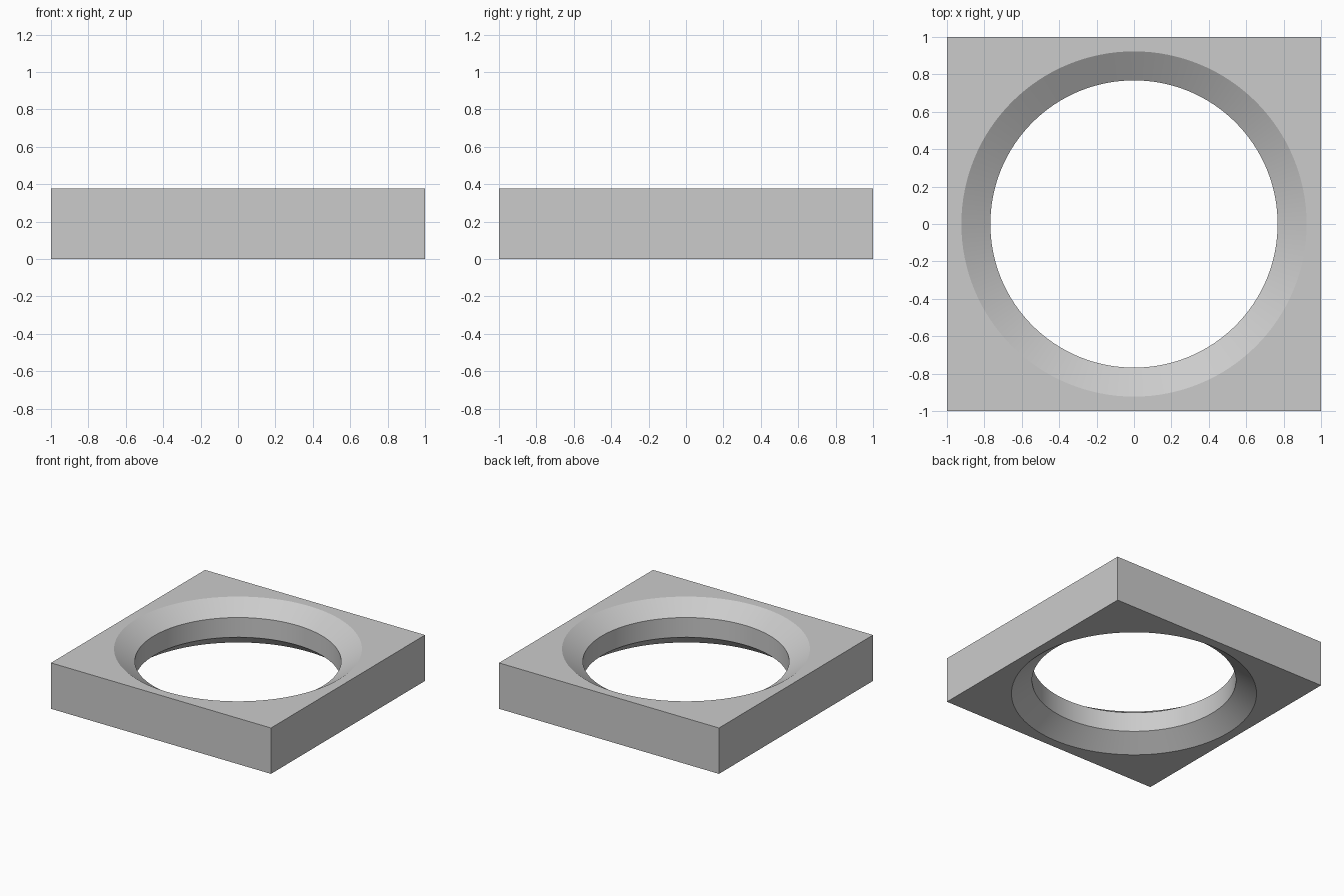
import bpy, bmesh, math

if "Cube" in bpy.data.objects:
    bpy.data.objects.remove(bpy.data.objects["Cube"])

SEGMENTS = 128      # divisible by 8, so square corners fall on a segment
HEIGHT = 0.377
MOUTH, THROAT = 0.923, 0.768

grey = bpy.data.materials.new("light grey")
grey.diffuse_color = (0.6, 0.6, 0.6, 1)
grey.use_nodes = True
grey.node_tree.nodes["Principled BSDF"].inputs["Base Color"].default_value = grey.diffuse_color


def circle(radius, z):
    return [(radius * math.cos(a), radius * math.sin(a), z) for a in angles]


def square(half, z):
    points = []
    for a in angles:
        c, s = math.cos(a), math.sin(a)
        k = half / max(abs(c), abs(s))
        points.append((k * c, k * s, z))
    return points


angles = [2 * math.pi * i / SEGMENTS for i in range(SEGMENTS)]

# Closed cross-section: square outside, round throat with a funnel at each end
loops = [
    square(1, 0), square(1, HEIGHT),
    circle(MOUTH, HEIGHT), circle(THROAT, 0.277),
    circle(THROAT, 0.115), circle(MOUTH, 0),
]

bm = bmesh.new()
rings = [[bm.verts.new(p) for p in loop] for loop in loops]
for j, ring in enumerate(rings):
    nxt = rings[(j + 1) % len(rings)]
    for i in range(SEGMENTS):
        k = (i + 1) % SEGMENTS
        bm.faces.new((ring[i], ring[k], nxt[k], nxt[i]))
bmesh.ops.recalc_face_normals(bm, faces=bm.faces)

mesh = bpy.data.meshes.new("square_plate")
bm.to_mesh(mesh)
bm.free()
mesh.materials.append(grey)
plate = bpy.data.objects.new("square_plate", mesh)
bpy.context.collection.objects.link(plate)

# Smooth bore, crisp rims and corners
bpy.context.view_layer.objects.active = plate
plate.select_set(True)
bpy.ops.object.shade_smooth_by_angle(angle=math.radians(30))
